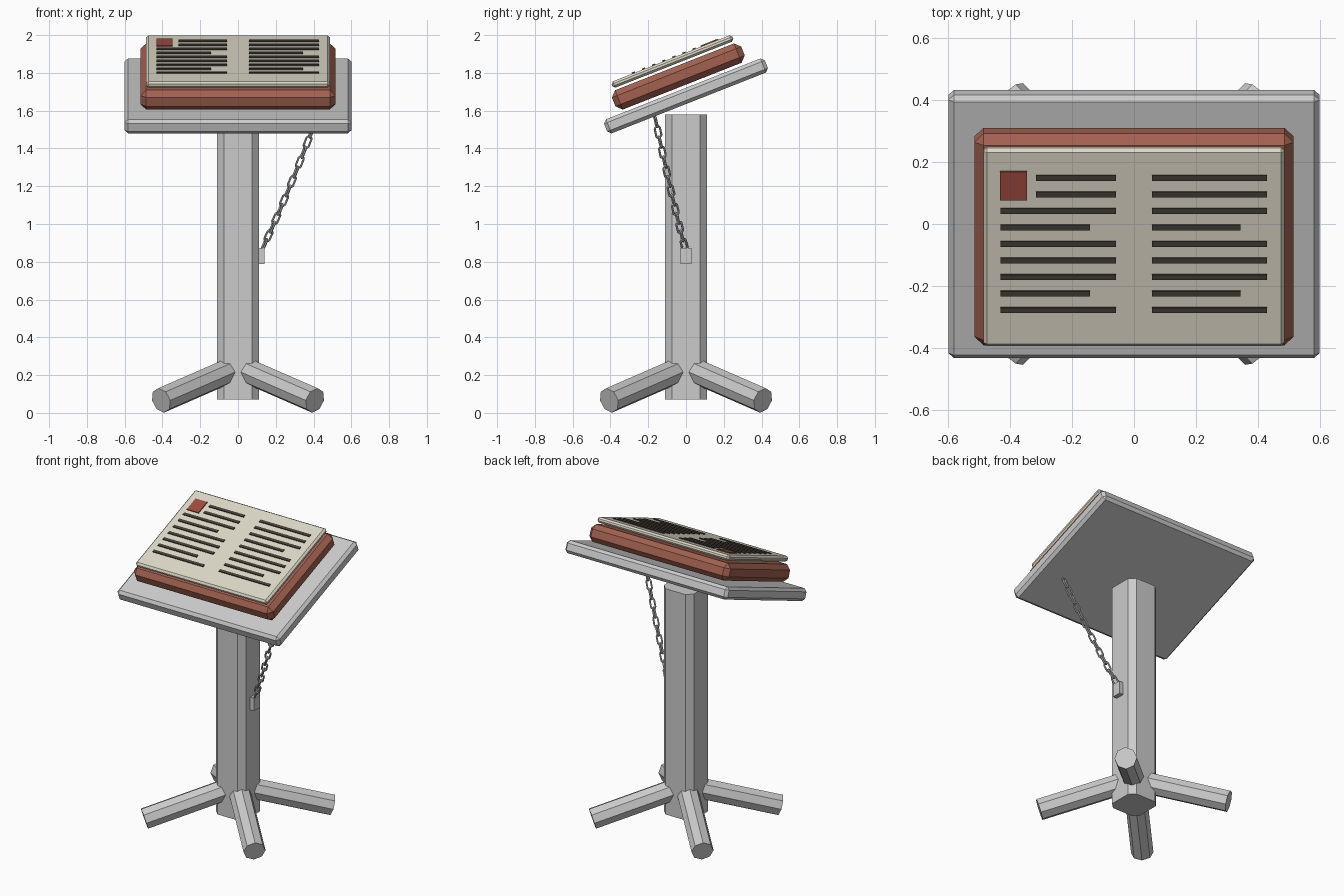
import bpy, bmesh
from math import sin, cos, pi, radians, copysign
from mathutils import Matrix, Vector

if "Cube" in bpy.data.objects:
    bpy.data.objects.remove(bpy.data.objects["Cube"])


def material(name, rgb):
    m = bpy.data.materials.new(name)
    m.diffuse_color = (*rgb, 1)
    m.use_nodes = True
    m.node_tree.nodes["Principled BSDF"].inputs["Base Color"].default_value = m.diffuse_color
    return m


def add_object(name, mesh, matrix=Matrix(), mat=None):
    ob = bpy.data.objects.new(name, mesh)
    bpy.context.collection.objects.link(ob)
    ob.matrix_world = matrix
    if mat and not mesh.materials:
        mesh.materials.append(mat)
    return ob


def finish(bm, name):
    bmesh.ops.recalc_face_normals(bm, faces=bm.faces[:])
    mesh = bpy.data.meshes.new(name)
    bm.to_mesh(mesh)
    bm.free()
    return mesh


def box(name, size, matrix, mat=None, bevel=0):
    bm = bmesh.new()
    bmesh.ops.create_cube(bm, size=1, matrix=Matrix.Diagonal((*size, 1)))
    ob = add_object(name, finish(bm, name), matrix, mat)
    if bevel:
        mod = ob.modifiers.new("chamfer", "BEVEL")
        mod.width, mod.segments = bevel, 1
    return ob


leather = material("red_leather", (0.36, 0.12, 0.08))
paper = material("paper", (0.72, 0.68, 0.57))
ink = material("ink", (0.06, 0.05, 0.04))
red_ink = material("red_ink", (0.33, 0.07, 0.05))

# Post: square column with chamfered vertical corners
h, c = 0.111, 0.074
profile = [(h, -c), (h, c), (c, h), (-c, h), (-h, c), (-h, -c), (-c, -h), (c, -h)]
bm = bmesh.new()
base = bm.faces.new([bm.verts.new((x, y, 0.07)) for x, y in profile])
top = bmesh.ops.extrude_face_region(bm, geom=[base])["geom"]
bmesh.ops.translate(bm, vec=(0, 0, 1.51),
                    verts=[v for v in top if isinstance(v, bmesh.types.BMVert)])
bm.faces.new([v for v in bm.verts if v.co.z < 0.1]) if not base.is_valid else None
add_object("post", finish(bm, "post"))

# Four diagonal octagonal legs
for sx, side in ((-1, "left"), (1, "right")):
    for sy, end in ((-1, "front"), (1, "back")):
        a = Vector((sx * 0.04, sy * 0.04, 0.226))
        b = Vector((sx * 0.407, sy * 0.407, 0.066))
        bm = bmesh.new()
        bmesh.ops.create_cone(bm, cap_ends=True, segments=8, radius1=0.068,
                              radius2=0.068, depth=(b - a).length)
        rot = (b - a).to_track_quat('Z', 'Y').to_matrix().to_4x4()
        name = f"{end}_{side}_leg"
        add_object(name, finish(bm, name), Matrix.Translation((a + b) / 2) @ rot)

# Tilted desk: everything on it is placed in the slope's own axes
slope = Matrix.Translation((0, 0, 1.678)) @ Matrix.Rotation(radians(21.5), 4, 'X')


def on_slope(x, y, z):
    return slope @ Matrix.Translation((x, y, z))


box("desk_board", (1.2, 0.915, 0.08), on_slope(0, 0, 0), bevel=0.018)
box("book_cover", (1.032, 0.736, 0.11), on_slope(0, 0, 0.1106), leather, 0.03)
box("book_pages", (0.974, 0.688, 0.036), on_slope(0, 0, 0.196), paper, 0.012)

# Ruled strips on both pages, with a red square beside the first two on the left
for row in range(9):
    y = 0.2457 - row * 0.0574
    short = 0.085 if row in (3, 7) else 0
    for page, x0, x1 in (("left", -0.316 if row < 2 else -0.432, -0.058),
                         ("right", 0.058, 0.43)):
        x1 -= short
        box(f"{page}_page_line_{row + 1}", (x1 - x0, 0.018, 0.012),
            on_slope((x0 + x1) / 2, y, 0.214), ink)
box("page_square", (0.087, 0.1, 0.012), on_slope(-0.389, 0.218, 0.214), red_ink)

# Chain anchor on the post
box("chain_plate", (0.034, 0.06, 0.085), Matrix.Translation((0.123, 0, 0.83)))

# One chain link: stadium-shaped ring
R, STRETCH, WIRE, N, M = 0.015, 0.017, 0.006, 12, 6
bm = bmesh.new()
rings = []
for i in range(N):
    a = (i + 0.5) * 2 * pi / N
    ring = []
    for j in range(M):
        b = j * 2 * pi / M
        r = R + WIRE * cos(b)
        ring.append(bm.verts.new((r * cos(a), WIRE * sin(b),
                                  r * sin(a) + copysign(STRETCH, sin(a)))))
    rings.append(ring)
for i in range(N):
    p, q = rings[i], rings[(i + 1) % N]
    for j in range(M):
        k = (j + 1) % M
        bm.faces.new((p[j], q[j], q[k], p[k]))
link_mesh = finish(bm, "chain_link")

# Chain hung from the board underside to the plate with a slight sag
start, stop, LINKS = Vector((0.13, -0.005, 0.87)), Vector((0.42, -0.165, 1.57)), 14


def chain_point(t):
    return start.lerp(stop, t) - Vector((0, 0, 0.08 * t * (1 - t)))


for i in range(LINKS):
    a, b = chain_point(i / LINKS), chain_point((i + 1) / LINKS)
    rot = (b - a).to_track_quat('Z', 'Y').to_matrix().to_4x4()
    turn = Matrix.Rotation(pi / 4 + (i % 2) * pi / 2, 4, 'Z')
    add_object(f"chain_link_{i + 1}", link_mesh,
               Matrix.Translation((a + b) / 2) @ rot @ turn)
